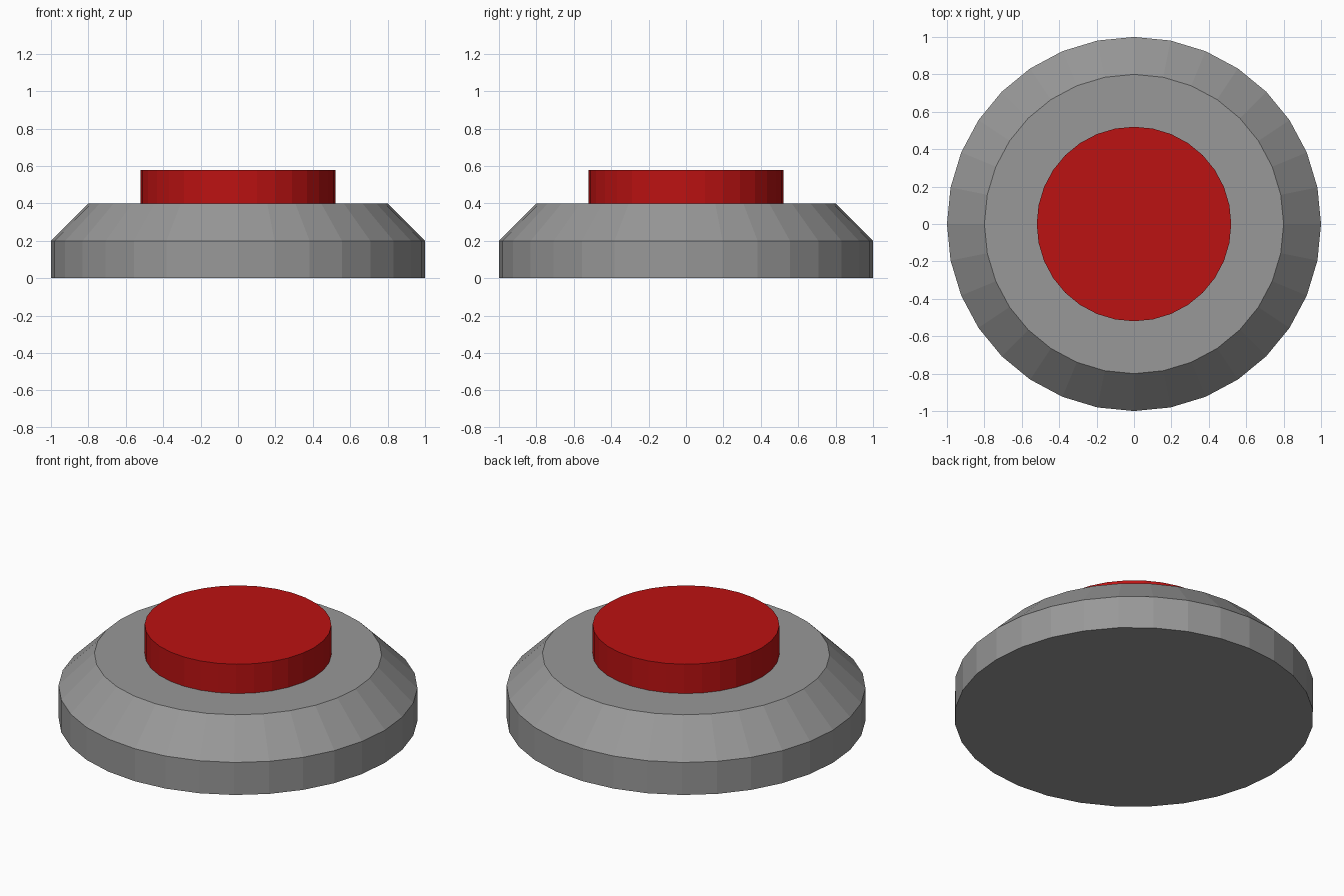
import bpy
import bmesh
from math import cos, sin, tau

if "Cube" in bpy.data.objects:
    bpy.data.objects.remove(bpy.data.objects["Cube"])

SIDES = 32


def turned(name, profile, color):
    """Closed flat-faced solid turned from (radius, height) points, bottom to top."""
    bm = bmesh.new()
    rings = [[bm.verts.new((r * cos(tau * i / SIDES), r * sin(tau * i / SIDES), z))
              for i in range(SIDES)] for r, z in profile]
    for low, high in zip(rings, rings[1:]):
        for i in range(SIDES):
            j = (i + 1) % SIDES
            bm.faces.new((low[i], low[j], high[j], high[i]))
    bm.faces.new(rings[0][::-1])
    bm.faces.new(rings[-1])
    mesh = bpy.data.meshes.new(name)
    bm.to_mesh(mesh)
    bm.free()
    obj = bpy.data.objects.new(name, mesh)
    bpy.context.collection.objects.link(obj)
    mat = bpy.data.materials.new(name + "_color")
    mat.diffuse_color = color
    mat.use_nodes = True
    mat.node_tree.nodes["Principled BSDF"].inputs["Base Color"].default_value = mat.diffuse_color
    mesh.materials.append(mat)
    return obj


# Bevelled round base in dark grey
turned("base", [(1.0, 0.0), (1.0, 0.2), (0.8, 0.4)], (0.314, 0.314, 0.314, 1.0))

# Raised red push button
turned("button", [(0.52, 0.4), (0.52, 0.58)], (0.5, 0.006, 0.006, 1.0))
